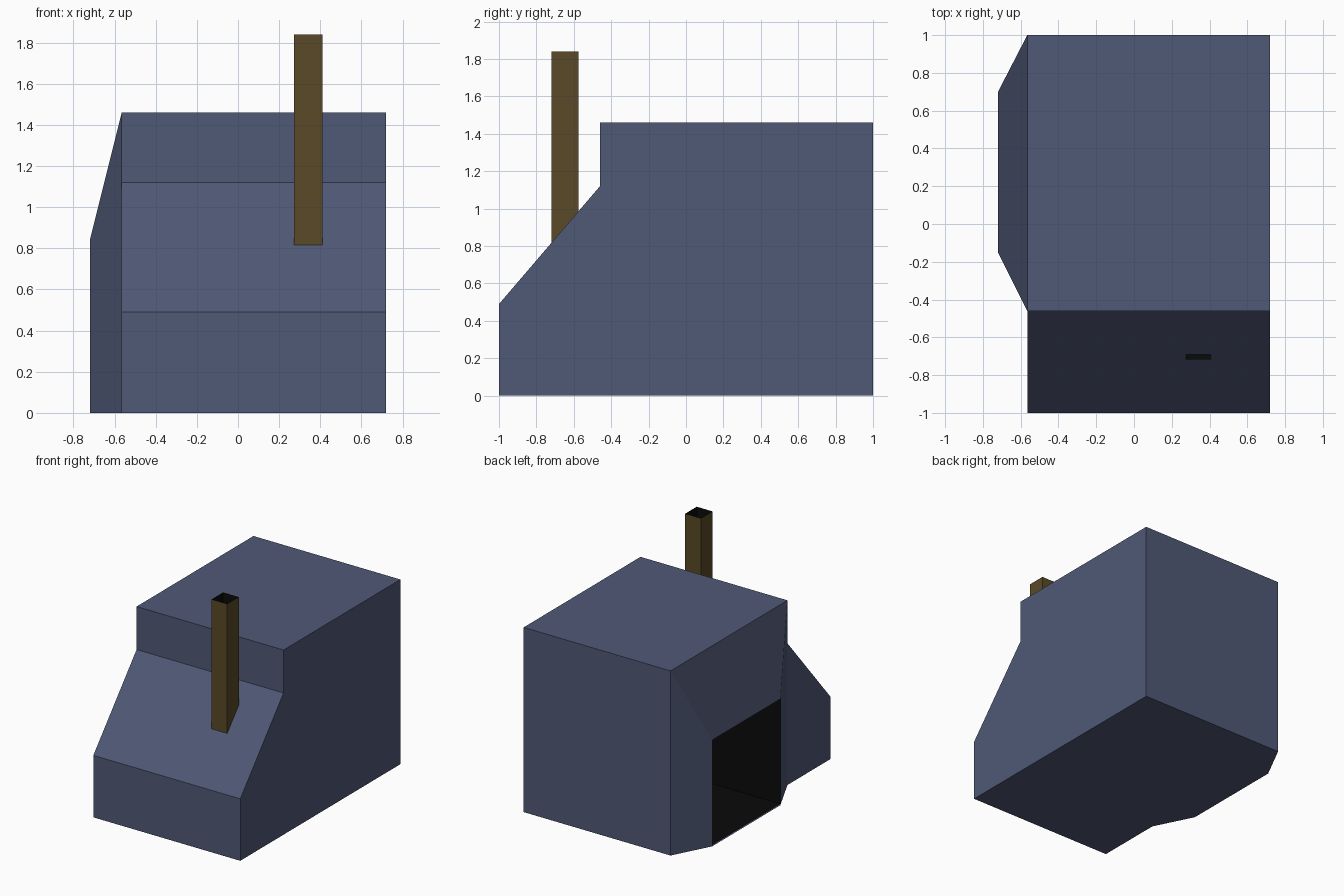
import bpy, bmesh

if "Cube" in bpy.data.objects:
    bpy.data.objects.remove(bpy.data.objects["Cube"])


def material(name, rgb):
    m = bpy.data.materials.new(name)
    m.diffuse_color = (*rgb, 1)
    m.use_nodes = True
    m.node_tree.nodes["Principled BSDF"].inputs["Base Color"].default_value = m.diffuse_color
    return m


STONE = material("slate blue", (0.08, 0.10, 0.18))
PIPE = material("dark bronze", (0.10, 0.067, 0.02))
SOOT = material("soot black", (0.003, 0.003, 0.003))


def finish(name, bm, mat, inward=False):
    bmesh.ops.remove_doubles(bm, verts=bm.verts, dist=1e-5)
    bmesh.ops.recalc_face_normals(bm, faces=bm.faces)
    if inward:
        bmesh.ops.reverse_faces(bm, faces=bm.faces)
    me = bpy.data.meshes.new(name)
    bm.to_mesh(me)
    bm.free()
    me.materials.append(mat)
    ob = bpy.data.objects.new(name, me)
    bpy.context.collection.objects.link(ob)
    return ob


def face(bm, points):
    return bm.faces.new([bm.verts.new(p) for p in points])


def open_box(name, lo, hi, mat, axis, side, inward=False):
    """Box with the face pointing to `side` along `axis` removed."""
    bm = bmesh.new()
    bmesh.ops.create_cube(bm, size=1)
    for v in bm.verts:
        v.co = [l + (c + 0.5) * (h - l) for l, h, c in zip(lo, hi, v.co)]
    bm.normal_update()
    gone = [f for f in bm.faces if f.normal[axis] * side > 0.9]
    bmesh.ops.delete(bm, geom=gone, context='FACES')
    return finish(name, bm, mat, inward)


# Furnace body: side profile swept across x, left side open
L, R, MOUTH = -0.565, 0.72, -0.72
profile = [(-1, 0), (-0.46, 0), (1, 0), (1, 1.46),
           (-0.46, 1.46), (-0.46, 1.12), (-1, 0.49)]
bm = bmesh.new()
face(bm, [(R, y, z) for y, z in profile])
for (y0, z0), (y1, z1) in zip(profile, profile[1:] + profile[:1]):
    face(bm, [(L, y0, z0), (L, y1, z1), (R, y1, z1), (R, y0, z0)])
face(bm, [(L, y, z) for y, z in (profile[0], profile[1], profile[5], profile[6])])

# Tapered hood on the left, narrowing to the mouth
outer = [(-0.46, 0), (-0.46, 1.46), (1, 1.46), (1, 0)]
inner = [(-0.15, 0), (-0.15, 0.84), (0.70, 0.84), (0.70, 0)]
for i in range(4):
    j = (i + 1) % 4
    face(bm, [(L, *outer[i]), (L, *outer[j]), (MOUTH, *inner[j]), (MOUTH, *inner[i])])
finish("furnace_body", bm, STONE)

# Sooty fire chamber behind the mouth
open_box("fire_chamber", (MOUTH, -0.15, 0.01), (0.3, 0.70, 0.84), SOOT, 0, -1, True)

# Square chimney rising out of the slope, with a sooty flue inside
open_box("chimney", (0.272, -0.72, 0.80), (0.41, -0.575, 1.84), PIPE, 2, 1)
open_box("flue", (0.274, -0.718, 0.85), (0.408, -0.577, 1.84), SOOT, 2, 1, True)
